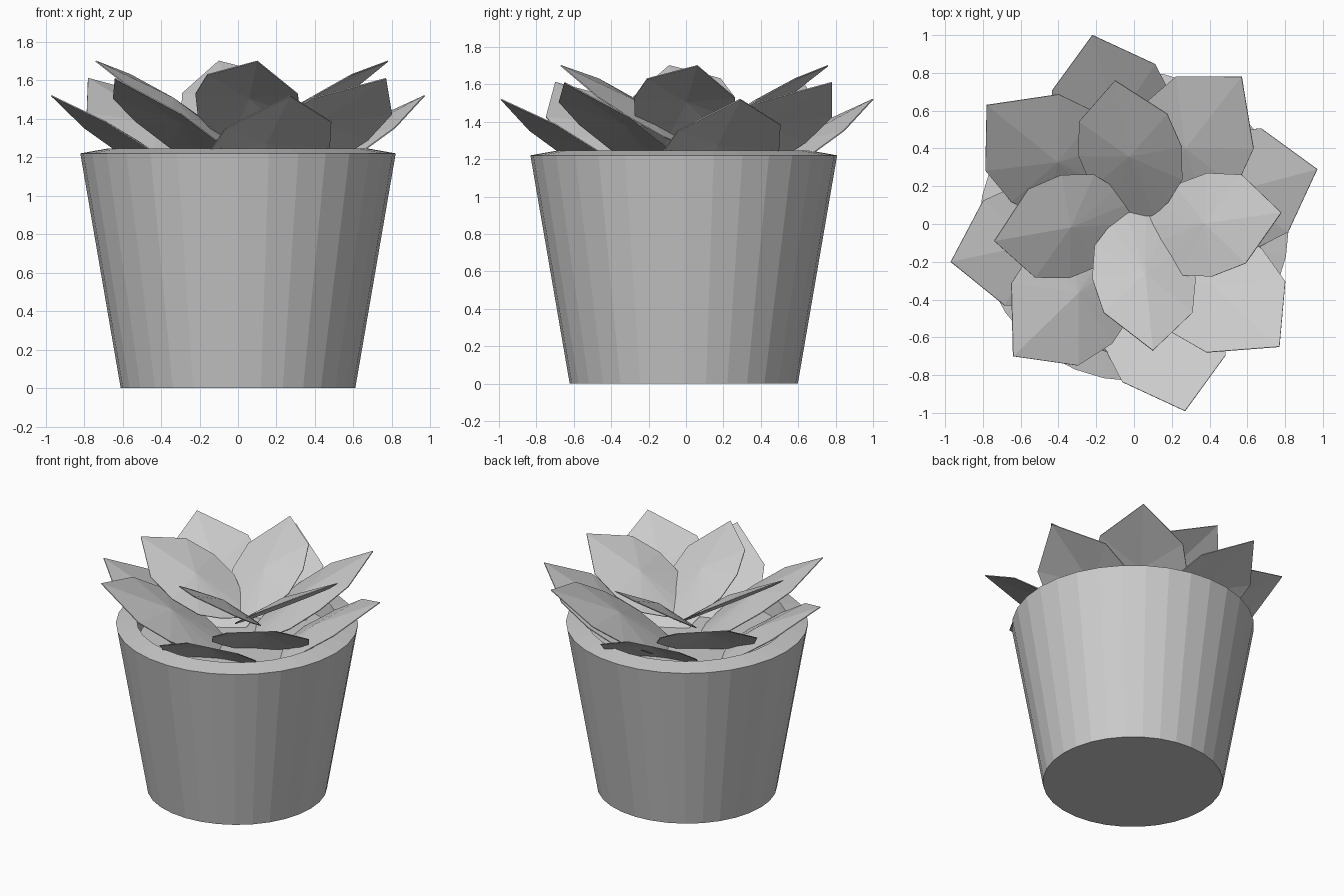
import bpy, math
from mathutils import Vector, Matrix

if "Cube" in bpy.data.objects:
    bpy.data.objects.remove(bpy.data.objects["Cube"])

grey = bpy.data.materials.new("plain grey")
grey.diffuse_color = (0.6, 0.6, 0.6, 1)
grey.use_nodes = True
grey.node_tree.nodes["Principled BSDF"].inputs["Base Color"].default_value = grey.diffuse_color


def add_mesh(name, verts, faces):
    me = bpy.data.meshes.new(name)
    me.from_pydata(verts, [], faces)
    me.materials.append(grey)
    ob = bpy.data.objects.new(name, me)
    bpy.context.collection.objects.link(ob)
    return ob


def lathe(name, profile, sides, y0, cap_first, cap_last):
    """Revolve (radius, z) points around the vertical axis."""
    verts, faces = [], []
    for r, z in profile:
        for i in range(sides):
            a = math.tau * i / sides
            verts.append((r * math.cos(a), y0 + r * math.sin(a), z))
    for j in range(len(profile) - 1):
        for i in range(sides):
            k = (i + 1) % sides
            faces.append((j * sides + i, j * sides + k,
                          (j + 1) * sides + k, (j + 1) * sides + i))
    if cap_first:
        faces.append(tuple(reversed(range(sides))))
    if cap_last:
        n = (len(profile) - 1) * sides
        faces.append(tuple(range(n, n + sides)))
    return add_mesh(name, verts, faces)


# Tapered pot with a slightly raised inner rim, closed inside by the soil
lathe("pot", [(0.61, 0), (0.82, 1.22), (0.68, 1.245), (0.66, 1.11)],
      32, -0.012, True, False)
lathe("soil", [(0.66, 1.11)], 32, -0.012, False, True)

# Half outline of a leaf: (distance back from the tip, half width)
HALF = [(0.235, 0.24), (0.447, 0.28), (0.65, 0.245), (0.78, 0.145), (0.855, 0.055)]
OUTLINE = [(0, 0)] + HALF + [(u, -v) for u, v in reversed(HALF)]
CENTRE, RISE = 0.45, 0.045


def leaf(name, tip, left, right, scale):
    """Domed leaf in the plane set by its tip and its two shoulders."""
    back = ((left + right) / 2 - tip).normalized()
    side = (left - right).normalized()
    up = back.cross(side).normalized()
    if up.z < 0:
        up = -up
    verts = [tip + scale * (back * u + side * v) for u, v in OUTLINE]
    verts.append(tip + scale * (back * CENTRE + up * RISE))
    n = len(OUTLINE)
    faces = [(i, (i + 1) % n, n) for i in range(n)]
    ob = add_mesh(name, verts, faces)
    thick = ob.modifiers.new("thickness", "SOLIDIFY")
    thick.thickness = 0.006
    thick.offset = 0


# Each ring: tip, left and right shoulder of its first leaf, scale,
# and the tip position and extra yaw in degrees for each quarter turn
RINGS = {
    "outer_leaf": ((0.27, -0.99, 1.52), (-0.06, -0.83, 1.35), (0.48, -0.69, 1.38), 1.18,
                   [(0.27, -0.99, 0), (0.97, 0.29, 0), (-0.22, 1.0, 0), (-0.97, -0.2, -3)]),
    "middle_leaf": ((0.77, -0.65, 1.61), (0.38, -0.67, 1.5), (0.79, -0.3, 1.42), 1.18,
                    [(0.77, -0.65, 0), (0.57, 0.78, 5), (-0.78, 0.63, 4), (-0.64, -0.7, -3)]),
    "inner_leaf": ((0.1, -0.67, 1.70), (-0.16, -0.47, 1.63), (0.31, -0.47, 1.53), 1.0,
                   [(0.1, -0.67, 0), (0.78, 0.06, 2.5), (-0.1, 0.76, 5), (-0.74, -0.09, 4.5)]),
}
for name, (tip, left, right, scale, places) in RINGS.items():
    for k, (x, y, yaw) in enumerate(places):
        turn = Matrix.Rotation(k * math.pi / 2 + math.radians(yaw), 3, 'Z')
        pts = [turn @ Vector(p) for p in (tip, left, right)]
        move = Vector((x, y, tip[2])) - pts[0]
        leaf(f"{name}_{k + 1}", *[p + move for p in pts], scale)
